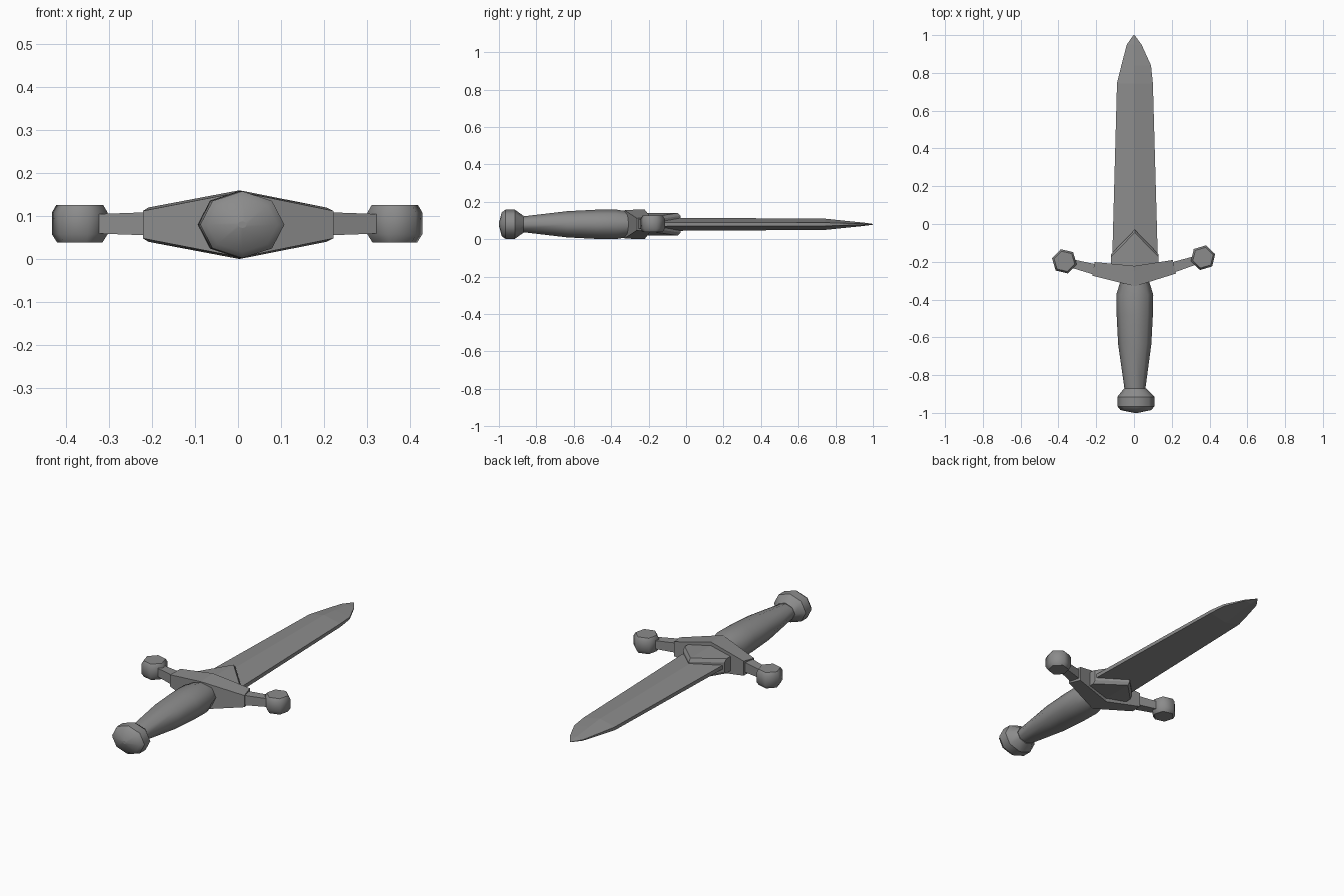
import bpy, bmesh
from math import cos, sin, pi, radians
from mathutils import Matrix, Vector

cube = bpy.data.objects.get("Cube")
if cube:
    bpy.data.objects.remove(cube, do_unlink=True)

steel = bpy.data.materials.new("grey_steel")
steel.use_nodes = True
GREY = (0.26, 0.26, 0.26, 1)
steel.diffuse_color = GREY
steel.node_tree.nodes["Principled BSDF"].inputs["Base Color"].default_value = GREY

MID = 0.08          # height of the centre plane
# slight twist of the cross-guard about its own centre
PIVOT = Matrix.Translation((0, -0.25, 0))
TWIST = PIVOT @ Matrix.Rotation(radians(1.5), 4, 'Z') @ PIVOT.inverted()


def loft(name, rings, smooth=False, crisp=(), matrix=Matrix()):
    """Skin a list of equal rings, cap both ends; crisp rings keep sharp edges."""
    bm = bmesh.new()
    rows = [[bm.verts.new(matrix @ Vector(p)) for p in ring] for ring in rings]
    n = len(rows[0])
    for a, b in zip(rows, rows[1:]):
        for i in range(n):
            j = (i + 1) % n
            bm.faces.new((a[i], a[j], b[j], b[i])).smooth = smooth
    for row in (rows[0], rows[-1]):
        bm.faces.new(row)
    for k in crisp:
        for i in range(n):
            edge = bm.edges.get((rows[k][i], rows[k][(i + 1) % n]))
            edge.smooth = False
    bmesh.ops.recalc_face_normals(bm, faces=bm.faces)
    mesh = bpy.data.meshes.new(name)
    bm.to_mesh(mesh)
    bm.free()
    mesh.materials.append(steel)
    obj = bpy.data.objects.new(name, mesh)
    bpy.context.collection.objects.link(obj)
    return obj


def oval(y, cx, rx, rz, sides=8):
    """Upright ring around the y axis with a corner on top."""
    return [(cx + rx * sin(2 * pi * i / sides), y, MID + rz * cos(2 * pi * i / sides))
            for i in range(sides)]


# blade: flattened diamond section with a thin edge
def blade_ring(y, left, right, h):
    e = h * 0.3
    return [(left, y, MID - e), (left, y, MID + e), (0, y, MID + h),
            (right, y, MID + e), (right, y, MID - e), (0, y, MID - h)]


loft("blade", [blade_ring(*s) for s in (
    (-0.25, -0.117, 0.128, 0.036),
    (0.745, -0.09, 0.10, 0.03),
    (0.84, -0.067, 0.09, 0.02),
    (0.95, -0.038, 0.04, 0.009),
    (1.0, -0.003, 0.003, 0.002))])


# collar: pointed, ridged plate wrapping the blade root
def collar_ring(x, tip, h):
    return [(x, -0.25, MID - h), (x, -0.25, MID + h),
            (x, tip - 0.015, MID + h), (x, tip, MID + h - 0.015),
            (x, tip, MID - h + 0.015), (x, tip - 0.015, MID - h)]


loft("blade_collar", [collar_ring(-0.122, -0.16, 0.04),
                      collar_ring(0.004, -0.03, 0.06),
                      collar_ring(0.13, -0.16, 0.04)])


# cross-guard: swept bar, tallest in the middle
def guard_ring(xf, yf, xr, yr, hf, hr):
    return [(xf, yf, MID - hf), (xf, yf, MID + hf), (xr, yr, MID + hr), (xr, yr, MID - hr)]


loft("cross_guard", [guard_ring(-0.222, -0.268, -0.207, -0.196, 0.032, 0.04),
                     guard_ring(0.004, -0.33, 0.004, -0.222, 0.076, 0.08),
                     guard_ring(0.222, -0.268, 0.207, -0.196, 0.032, 0.04)],
     matrix=TWIST)

# guard arms and their hexagonal end knobs
for side, label in ((1, "left"), (-1, "right")):
    place = TWIST @ Matrix.Diagonal((side, 1, 1, 1))

    def arm_ring(x, y, w, h):
        return [(x + 0.27 * s * w, y - 0.96 * s * w, MID + 0.002 + t * h)
                for s, t in ((-1, -1), (-1, 1), (1, 1), (1, -1))]

    loft("guard_arm_" + label, [arm_ring(0.2, -0.237, 0.028, 0.027),
                                arm_ring(0.34, -0.197, 0.022, 0.022)], matrix=place)

    def knob_ring(z, r):
        return [(0.367 + r * cos(radians(15) + k * pi / 3),
                 -0.188 + r * sin(radians(15) + k * pi / 3), z) for k in range(6)]

    loft("guard_knob_" + label, [knob_ring(0.038, 0.054), knob_ring(0.058, 0.067),
                                 knob_ring(0.108, 0.067), knob_ring(0.126, 0.056)],
         smooth=True, matrix=place)

# grip: swelling handle tapering to the pommel
loft("grip", [oval(*s) for s in (
    (-0.29, 0.004, 0.072, 0.066),
    (-0.375, 0.004, 0.098, 0.079),
    (-0.48, 0.004, 0.096, 0.078),
    (-0.635, 0.004, 0.088, 0.07),
    (-0.89, 0.005, 0.053, 0.04))], smooth=True)

# pommel: flared octagonal cap with a shallow domed end
loft("pommel", [oval(*s) for s in (
    (-0.87, 0.006, 0.058, 0.046),
    (-0.915, 0.01, 0.098, 0.078),
    (-0.965, 0.01, 0.098, 0.078),
    (-0.985, 0.01, 0.082, 0.064),
    (-1.0, 0.01, 0.01, 0.008))], smooth=True, crisp=(1, 2))
